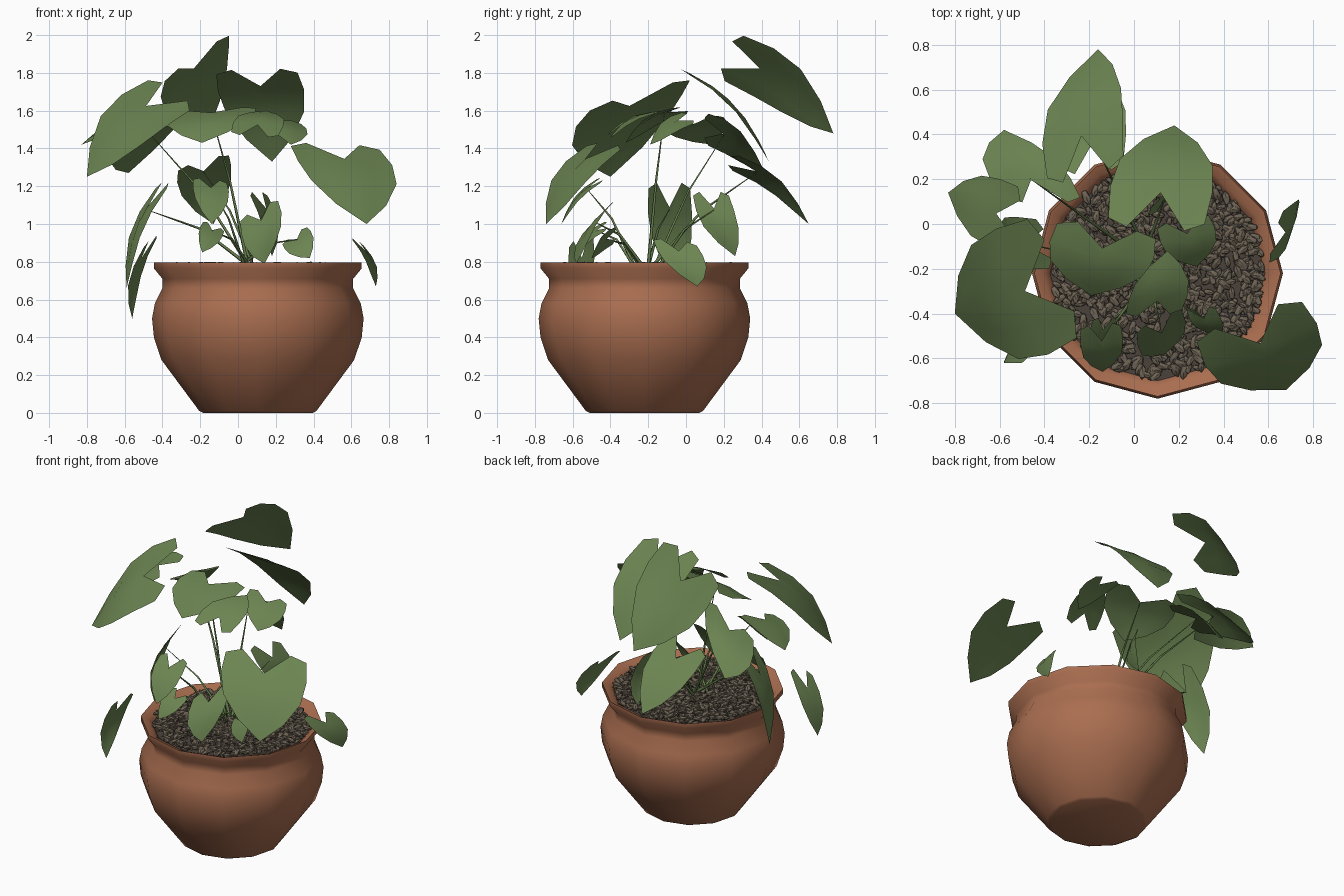
import bpy, bmesh, math, random
from mathutils import Vector, Matrix

random.seed(4)
cube = bpy.data.objects.get("Cube")
if cube:
    bpy.data.objects.remove(cube, do_unlink=True)

CENTRE = Vector((0.105, -0.22, 0))


def material(name, colour):
    mat = bpy.data.materials.new(name)
    mat.use_nodes = True
    mat.diffuse_color = (*colour, 1)
    for node in mat.node_tree.nodes:
        if node.type == 'BSDF_PRINCIPLED':
            node.inputs["Base Color"].default_value = (*colour, 1)
            node.inputs["Roughness"].default_value = 0.8
    return mat


terracotta = material("terracotta", (0.40, 0.155, 0.08))
leaf_green = material("leaf green", (0.147, 0.23, 0.083))
stem_green = material("stem green", (0.13, 0.205, 0.072))
soil_brown = material("soil brown", (0.07, 0.054, 0.043))
pebble_brown = material("pebble brown", (0.155, 0.125, 0.09))


def finish(name, bm, mat, smooth_angle=None):
    """Turn a bmesh into a named object with one material."""
    bmesh.ops.recalc_face_normals(bm, faces=bm.faces)
    mesh = bpy.data.meshes.new(name)
    bm.to_mesh(mesh)
    bm.free()
    mesh.materials.append(mat)
    obj = bpy.data.objects.new(name, mesh)
    bpy.context.collection.objects.link(obj)
    if smooth_angle:
        bpy.ops.object.select_all(action='DESELECT')
        obj.select_set(True)
        bpy.context.view_layer.objects.active = obj
        bpy.ops.object.shade_smooth_by_angle(angle=math.radians(smooth_angle))
    return obj


# Pot: a profile (radius, height) turned around the pot axis
def lathe(name, profile, mat, sides):
    bm = bmesh.new()
    points = [bm.verts.new(CENTRE + Vector((r, 0, z))) for r, z in profile]
    edges = [bm.edges.new(pair) for pair in zip(points, points[1:])]
    bmesh.ops.spin(bm, geom=points + edges, cent=CENTRE, axis=(0, 0, 1),
                   angle=math.tau, steps=sides)
    bmesh.ops.remove_doubles(bm, verts=bm.verts, dist=0.0005)
    return finish(name, bm, mat, 50)


lathe("pot", [(0.47, 0.69), (0.48, 0.75), (0.51, 0.78), (0.55, 0.797),
              (0.55, 0.765), (0.505, 0.71), (0.505, 0.66), (0.545, 0.58),
              (0.56, 0.5), (0.55, 0.4), (0.51, 0.28), (0.31, 0.01),
              (0.29, 0), (0, 0)], terracotta, 12)

# Soil disc and the loose pebbles covering it
bm = bmesh.new()
bmesh.ops.create_circle(bm, cap_ends=True, segments=12, radius=0.48,
                        matrix=Matrix.Translation(CENTRE + Vector((0, 0, 0.755))))
finish("soil", bm, soil_brown)

bm = bmesh.new()
for i in range(1000):
    radius = 0.465 * math.sqrt(random.random())
    angle = random.uniform(0, math.tau)
    spot = CENTRE + Vector((radius * math.cos(angle), radius * math.sin(angle),
                            random.uniform(0.76, 0.785)))
    turn = Matrix.Rotation(random.uniform(0, math.tau), 4, 'Z')
    tilt = Matrix.Rotation(random.uniform(-0.4, 0.4), 4, 'Y')
    size = random.uniform(0.75, 1.2)
    shape = Matrix.Diagonal((0.034 * size, 0.016 * size, 0.012 * size, 1))
    bmesh.ops.create_icosphere(bm, subdivisions=1, radius=1,
                               matrix=Matrix.Translation(spot) @ turn @ tilt @ shape)
finish("pebbles", bm, pebble_brown)


# Stem: thin tapered stalk that bows upward
def stem(name, end):
    root = CENTRE + Vector((random.uniform(-0.12, 0.02),
                            random.uniform(-0.05, 0.07), 0.75))
    middle = root.lerp(end, 0.5) + Vector((0, 0, 0.06))
    curve = bpy.data.curves.new(name, 'CURVE')
    curve.dimensions = '3D'
    curve.bevel_depth = 0.01
    curve.bevel_resolution = 0
    spline = curve.splines.new('POLY')
    spline.points.add(2)
    for point, place, taper in zip(spline.points, (root, middle, end), (1, 0.65, 0.15)):
        point.co = (*place, 1)
        point.radius = taper
    curve.materials.append(stem_green)
    bpy.context.collection.objects.link(bpy.data.objects.new(name, curve))


# Heart-shaped blade: rows of (midrib, half, edge) as (along, across)
HEART = [((0.26, 0), (0, 0.6), (0.06, 1.0)),
         ((0.42, 0), (0.34, 0.53), (0.3, 1.06)),
         ((0.62, 0), (0.57, 0.48), (0.55, 0.96)),
         ((0.83, 0), (0.81, 0.28), (0.8, 0.56))]


def leaf(name, lobe_a, lobe_b, tip, stalk=False, arch=0.1):
    """Blade stretched between its two rear lobes and its tip."""
    lobe_a, lobe_b, tip = Vector(lobe_a), Vector(lobe_b), Vector(tip)
    rear = (lobe_a + lobe_b) / 2
    along, across = tip - rear, (lobe_b - lobe_a) / 2
    normal = along.cross(across).normalized()
    if normal.z < 0:
        normal.negate()

    def place(t, w):
        bow = arch * along.length * math.sin(math.pi * t)
        fold = 0.1 * across.length * (abs(w) - 0.5 * w * w)
        return rear + along * t + across * w + normal * (bow - fold)

    bm = bmesh.new()
    rows = []
    for mid, half, edge in HEART:
        cells = [(edge[0], -edge[1]), (half[0], -half[1]), mid, half, edge]
        rows.append([bm.verts.new(place(*cell)) for cell in cells])
    for low, high in zip(rows, rows[1:]):
        for i in range(4):
            bm.faces.new((low[i], low[i + 1], high[i + 1], high[i]))
    point = bm.verts.new(place(1, 0))
    for i in range(4):
        bm.faces.new((rows[-1][i], rows[-1][i + 1], point))
    finish(name, bm, leaf_green, 60)
    if stalk:
        stem(name + "_stem", place(0.28, 0))


# Tall outer leaves
leaf("top_back_leaf", (-.39, .17, 1.78), (-.05, .27, 2.02), (-.16, .78, 1.48))
leaf("back_leaf", (-.12, .0, 1.82), (.31, -.03, 1.83), (.18, .44, 1.33))
leaf("back_left_leaf", (-.57, .1, 1.43), (-.23, .1, 1.6), (-.58, .42, 1.27), True)
leaf("side_leaf", (-.5, .16, 1.58), (-.55, -.12, 1.5), (-.83, .14, 1.42))
leaf("large_front_leaf", (-.45, .03, 1.79), (-.23, -.5, 1.63), (-.8, -.4, 1.25))
leaf("right_front_leaf", (.27, -.51, 1.44), (.74, -.33, 1.42), (.68, -.74, 1))
leaf("crown_leaf", (-.34, .02, 1.6), (.1, -.05, 1.63), (-.19, -.32, 1.43), True)
leaf("crown_front_leaf", (-.04, -.42, 1.48), (.21, -.4, 1.46), (.15, -.12, 1.6))
leaf("crown_small_leaf", (.1, -.01, 1.6), (.33, .05, 1.54), (.28, -.19, 1.42))
leaf("hanging_back_leaf", (-.32, .22, 1.3), (-.05, .25, 1.38), (-.13, .65, 1), True)

# Drooping leaves beside the pot
leaf("drooping_left_leaf", (-.42, .02, 1.22), (-.36, -.2, 1.22), (-.59, -.04, .66), True)
leaf("drooping_front_leaf", (-.42, -.49, .95), (-.49, -.62, .9), (-.56, -.59, .5))
leaf("drooping_right_leaf", (.6, -.18, .93), (.66, .05, .9), (.73, .06, .67))

# Short inner leaves
leaf("inner_heart_leaf", (.01, -.48, 1.03), (.21, -.37, 1.14), (.14, -.58, .79), True)
leaf("inner_left_leaf", (-.24, -.46, 1.25), (-.06, -.44, 1.23), (-.14, -.66, 1), True)
leaf("inner_back_leaf", (.06, .03, 1.17), (.15, .22, 1.17), (.18, .26, .83), True)
leaf("inner_right_leaf", (.23, -.38, .9), (.36, -.37, .99), (.38, -.5, .82), True)
leaf("inner_low_leaf", (-.18, -.42, 1.02), (-.07, -.42, .97), (-.19, -.57, .85), True)
